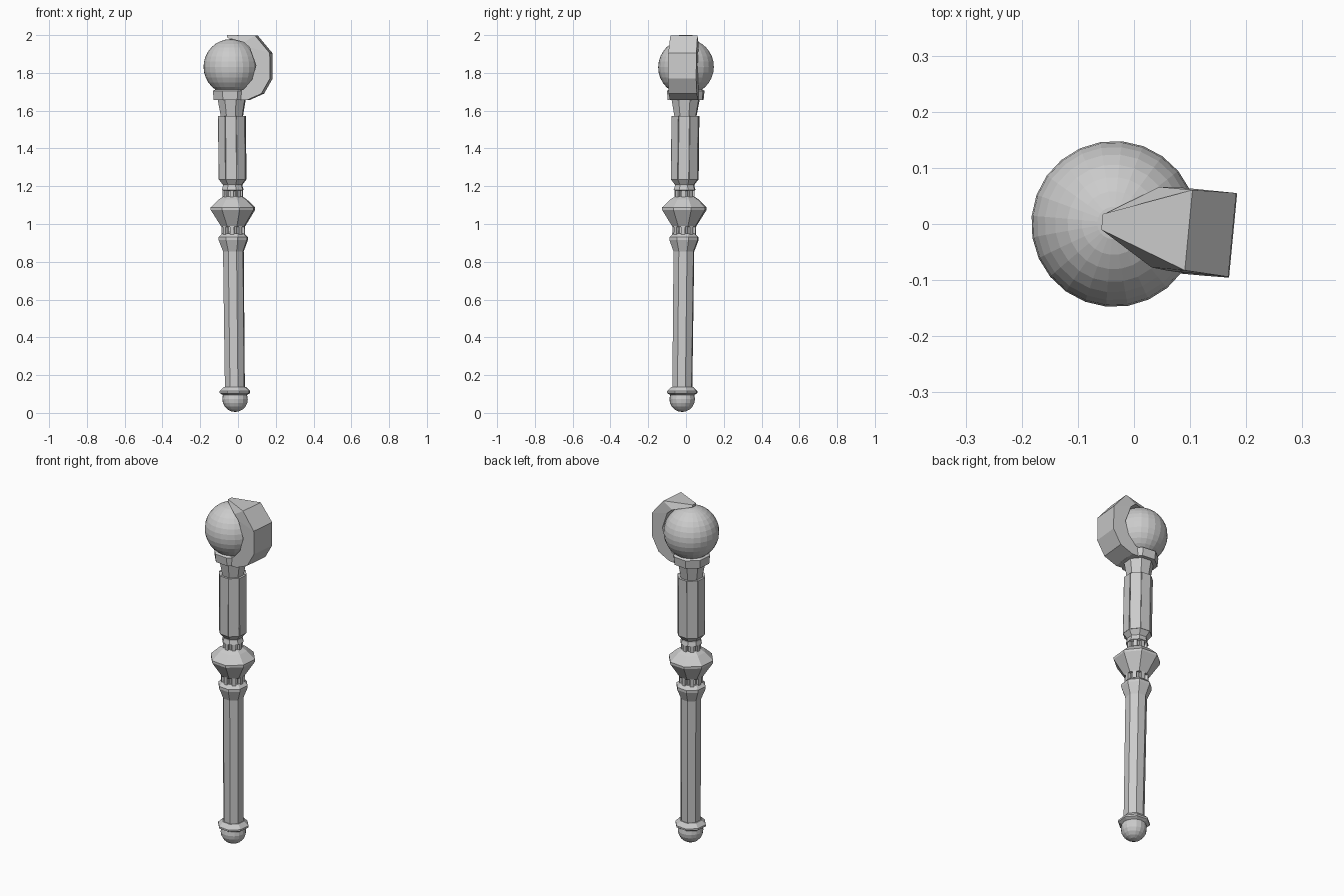
import bpy, bmesh
from math import pi, cos, sin, radians
from mathutils import Matrix, Vector

if "Cube" in bpy.data.objects:
    bpy.data.objects.remove(bpy.data.objects["Cube"])

YAW = radians(-5.5)
C8 = cos(pi / 8)

# the whole staff is turned a little and leans slightly off vertical
def place(co):
    v = Matrix.Rotation(YAW, 3, 'Z') @ Vector(co)
    return Vector((v.x - 0.015 - 0.011 * v.z, v.y - 0.021 + 0.0115 * v.z, v.z))

def finish(name, bm):
    bmesh.ops.recalc_face_normals(bm, faces=bm.faces)
    for v in bm.verts:
        v.co = place(v.co)
    me = bpy.data.meshes.new(name)
    bm.to_mesh(me)
    bm.free()
    ob = bpy.data.objects.new(name, me)
    bpy.context.collection.objects.link(ob)
    return ob

# octagonal stack of rings; profile is (distance to flat side, z)
def lathe(name, profile, sides=8):
    bm = bmesh.new()
    rings = []
    for a, z in profile:
        r = a / cos(pi / sides)
        rings.append([bm.verts.new((r * cos((i + .5) * 2 * pi / sides),
                                    r * sin((i + .5) * 2 * pi / sides), z))
                      for i in range(sides)])
    for lo, hi in zip(rings, rings[1:]):
        for i in range(sides):
            j = (i + 1) % sides
            bm.faces.new((lo[i], lo[j], hi[j], hi[i]))
    bm.faces.new(rings[0])
    bm.faces.new(rings[-1])
    return finish(name, bm)

# ring of eight blocks around the shaft
def blocks(name, r0, r1, width, z0, z1):
    bm = bmesh.new()
    for i in range(8):
        m = (Matrix.Rotation(i * pi / 4, 4, 'Z')
             @ Matrix.Translation(((r0 + r1) / 2, 0, (z0 + z1) / 2))
             @ Matrix.Diagonal((r1 - r0, width, z1 - z0, 1)))
        bmesh.ops.create_cube(bm, size=1, matrix=m)
    return finish(name, bm)

def ball(name, r, z, segs, rings):
    bm = bmesh.new()
    bmesh.ops.create_uvsphere(bm, u_segments=segs, v_segments=rings, radius=r,
                              matrix=Matrix.Translation((0, 0, z)))
    return finish(name, bm)

# foot
ball("pommel", 0.068, 0.073, 16, 10)
lathe("pommel_collar", [(.062, .095), (.078, .105), (.078, .115), (.056, .138)])

# handle and lower collar
lathe("grip", [(.051, .12), (.053, .87)])
lathe("lower_collar", [(.053, .855), (.075, .915), (.075, .93), (.055, .95)])
lathe("lower_neck", [(.046, .94), (.046, 1.0)])
blocks("lower_neck_teeth", .035, .062, .022, .945, 1.0)

# wide disc
lathe("disc", [(.06, .985), (.114, 1.075), (.114, 1.088), (.072, 1.13), (.05, 1.145)])

# upper neck
lathe("upper_neck", [(.042, 1.14), (.042, 1.175), (.056, 1.18), (.05, 1.2),
                     (.05, 1.208), (.07, 1.235)])
blocks("upper_neck_teeth", .03, .053, .02, 1.14, 1.178)

# panelled shaft
lathe("upper_shaft", [(.066, 1.232), (.066, 1.57)])

def panels(name, r0, r1, gap, z0, z1):
    bm = bmesh.new()
    for i in range(8):
        rot = Matrix.Rotation(i * pi / 4, 3, 'Z')
        loops = []
        for z in (z0, z1):
            pts = []
            for r, s in ((r0, -1), (r1, -1), (r1, 1), (r0, 1)):
                pts.append(bm.verts.new(rot @ Vector((r, s * (r * sin(pi / 8) / C8 - gap), z))))
            loops.append(pts)
        for k in range(4):
            j = (k + 1) % 4
            bm.faces.new((loops[0][k], loops[0][j], loops[1][j], loops[1][k]))
        bm.faces.new(loops[0])
        bm.faces.new(loops[1])
    return finish(name, bm)

panels("shaft_panels", .06, .0715, .0025, 1.235, 1.572)

# flared neck and orb seat
lathe("flared_neck", [(.055, 1.56), (.072, 1.66)])
lathe("orb_seat", [(.092, 1.657), (.096, 1.705), (.07, 1.72)])
ball("orb", 0.148, 1.831, 24, 16)

# curved claw: (outer x, outer z, inner x, inner z, half width)
stations = [(.0, 1.657, .0, 1.70, .075), (.09, 1.657, .07, 1.712, .075),
            (.165, 1.69, .117, 1.765, .075), (.212, 1.77, .138, 1.84, .075),
            (.212, 1.905, .105, 1.935, .075), (.135, 1.998, .075, 1.962, .072),
            (-.02, 2.0, -.018, 1.985, .014)]
bm = bmesh.new()
sections = [[bm.verts.new(p) for p in ((xo, -w, zo), (xo, w, zo), (xi, w, zi), (xi, -w, zi))]
            for xo, zo, xi, zi, w in stations]
for a, b in zip(sections, sections[1:]):
    for k in range(4):
        j = (k + 1) % 4
        bm.faces.new((a[k], a[j], b[j], b[k]))
bm.faces.new(sections[0])
bm.faces.new(sections[-1])
finish("claw", bm)
